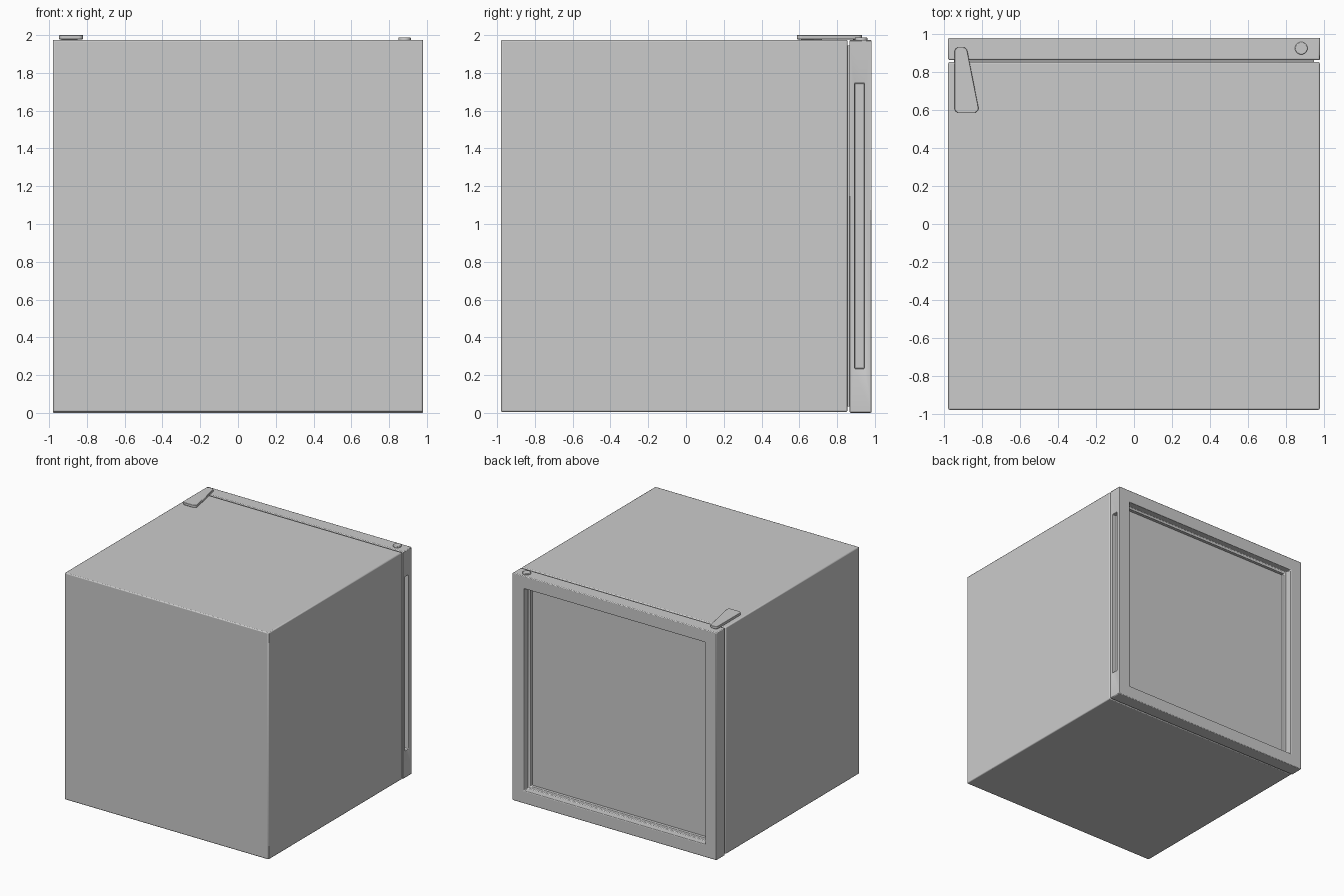
import bpy, bmesh, math
from mathutils import Vector

if "Cube" in bpy.data.objects:
    bpy.data.objects.remove(bpy.data.objects["Cube"])

TOP, HALF = 1.975, 0.98


def make_object(name, bm, bevel=0.0, segments=2):
    bmesh.ops.recalc_face_normals(bm, faces=bm.faces)
    mesh = bpy.data.meshes.new(name)
    bm.to_mesh(mesh)
    bm.free()
    ob = bpy.data.objects.new(name, mesh)
    bpy.context.collection.objects.link(ob)
    if bevel:
        m = ob.modifiers.new("Bevel", 'BEVEL')
        m.width, m.segments, m.limit_method = bevel, segments, 'ANGLE'
    return ob


def box(name, lo, hi, bevel=0.0):
    bm = bmesh.new()
    bmesh.ops.create_cube(bm, size=1)
    lo, hi = Vector(lo), Vector(hi)
    for v in bm.verts:
        v.co = (lo + hi) / 2 + v.co * (hi - lo)
    return make_object(name, bm, bevel)


def prism(name, outline, z0, z1, bevel):
    bm = bmesh.new()
    face = bm.faces.new([bm.verts.new((x, y, z0)) for x, y in outline])
    ext = bmesh.ops.extrude_face_region(bm, geom=[face])
    for v in ext["geom"]:
        if isinstance(v, bmesh.types.BMVert):
            v.co.z = z1
    return make_object(name, bm, bevel)


def rounded(points, radius, steps=6):
    """Round every corner of a counter-clockwise outline."""
    out = []
    for i, p in enumerate(points):
        p = Vector(p)
        a = (Vector(points[i - 1]) - p).normalized()
        b = (Vector(points[(i + 1) % len(points)]) - p).normalized()
        half = a.angle(b) / 2
        start, end = p + a * radius / math.tan(half), p + b * radius / math.tan(half)
        centre = p + (a + b).normalized() * radius / math.sin(half)
        for k in range(steps + 1):
            d = (start.lerp(end, k / steps) - centre).normalized()
            out.append(tuple(centre + d * radius))
    return out


# insulated cabinet and the recessed seal behind the door
box("cabinet", (-HALF, -0.98, 0.005), (HALF, 0.855, TOP), 0.008)
box("door_seal", (-0.95, 0.85, 0.035), (0.95, 0.872, TOP - 0.03))

# door frame: a stepped cross-section swept round a rectangle (inset, y)
section = [(0, 0.866), (0, 0.982), (0.11, 0.982), (0.11, 0.922),
           (0.13, 0.922), (0.13, 0.866)]
bm = bmesh.new()
rings = []
for inset, y in section:
    x, z0, z1 = HALF - inset, inset, TOP - inset
    rings.append([bm.verts.new(c) for c in
                  ((-x, y, z0), (x, y, z0), (x, y, z1), (-x, y, z1))])
for i, ring in enumerate(rings):
    prev = rings[i - 1]
    for k in range(4):
        n = (k + 1) % 4
        bm.faces.new((prev[k], prev[n], ring[n], ring[k]))
door = make_object("door_frame", bm)

# finger-pull groove in the door's right edge
cutter = box("handle_cutter", (0.94, 0.892, 0.235), (1.05, 0.945, 1.745))
cutter.hide_render = True
cutter.hide_viewport = True
cut = door.modifiers.new("Groove", 'BOOLEAN')
cut.object, cut.operation, cut.solver = cutter, 'DIFFERENCE', 'EXACT'
bev = door.modifiers.new("Bevel", 'BEVEL')
bev.width, bev.segments, bev.limit_method = 0.006, 2, 'ANGLE'

# window pane
box("window_pane", (-0.86, 0.874, 0.12), (0.86, 0.892, TOP - 0.12))

# tapered hinge plate on top
hinge = rounded([(-0.947, 0.587), (-0.815, 0.587), (-0.883, 0.932),
                 (-0.947, 0.932)], 0.024)
prism("top_hinge", hinge, 1.978, 2.0, 0.003)
prism("hinge_pin", [(-0.915 + 0.02 * math.cos(a * math.pi / 8),
                     0.905 + 0.02 * math.sin(a * math.pi / 8)) for a in range(16)],
      1.96, 1.985, 0)
box("hinge_mount", (-0.93, 0.61, 1.97), (-0.85, 0.72, 1.985))

# round plug covering the spare hinge hole
plug = [(0.882 + 0.033 * math.cos(a * math.pi / 16),
         0.927 + 0.033 * math.sin(a * math.pi / 16)) for a in range(32)]
prism("hinge_plug", plug, 1.97, 1.987, 0.004)

# smooth the rounded edges, keep the corners crisp
for ob in bpy.context.collection.objects:
    ob.select_set(not ob.hide_render)
    bpy.context.view_layer.objects.active = ob
bpy.ops.object.shade_smooth_by_angle(angle=math.radians(35))
